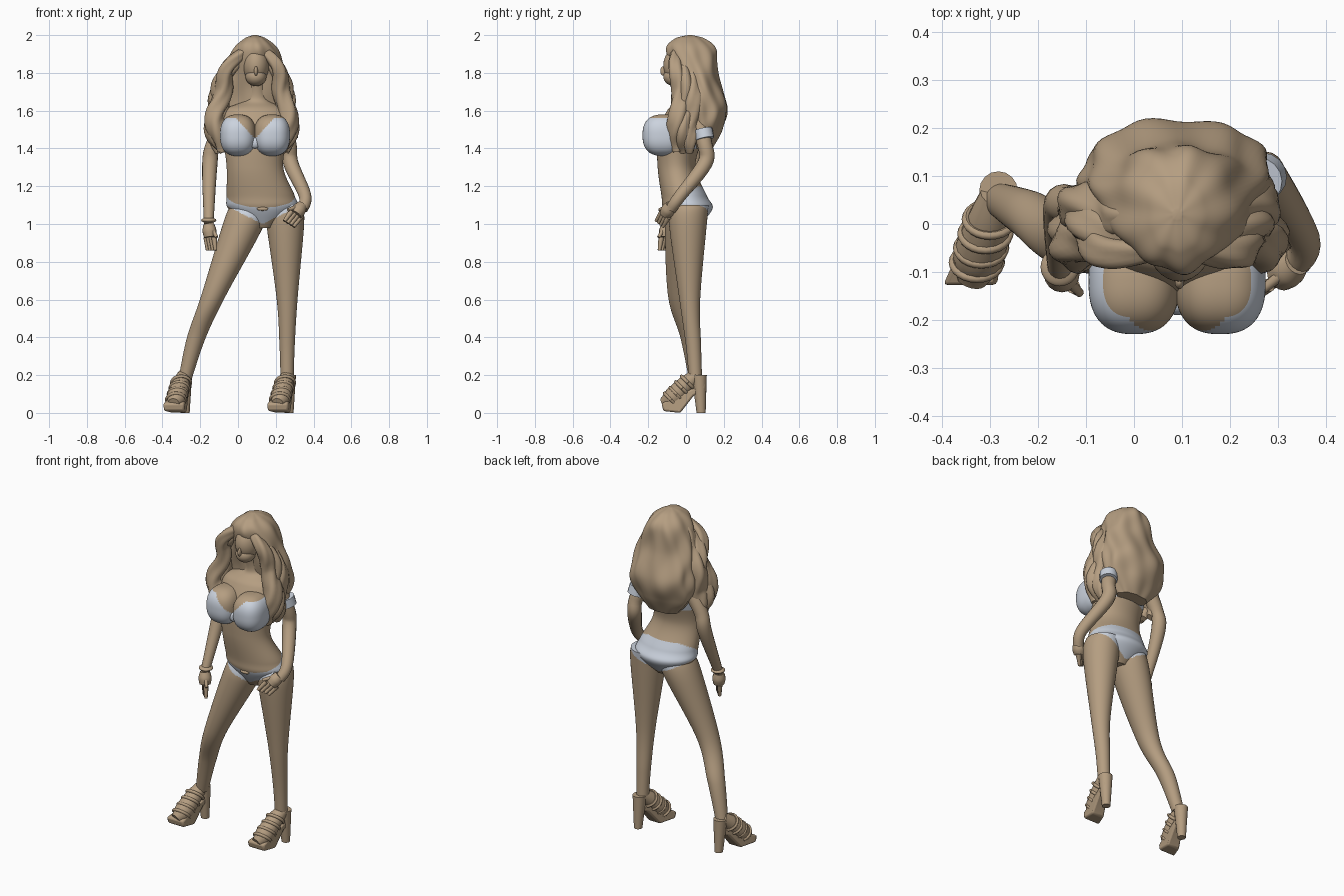
import bpy, bmesh, math
from mathutils import Vector

cube = bpy.data.objects.get("Cube")
if cube:
    bpy.data.objects.remove(cube)


def material(name, colour):
    mat = bpy.data.materials.new(name)
    mat.use_nodes = True
    mat.diffuse_color = (*colour, 1)
    mat.node_tree.nodes["Principled BSDF"].inputs["Base Color"].default_value = (*colour, 1)
    return mat


TAN = material("warm tan", (.46, .34, .22))
CLOTH = material("pale blue cloth", (.6, .65, .73))


def finish(name, bm, mat=TAN, cloth_rule=None):
    """Turn the mesh into a smooth-shaded object, with cloth faces chosen by rule."""
    bmesh.ops.recalc_face_normals(bm, faces=bm.faces)
    if cloth_rule:
        for face in bm.faces:
            face.material_index = int(cloth_rule(face.calc_center_median()))
    mesh = bpy.data.meshes.new(name)
    bm.to_mesh(mesh)
    bm.free()
    obj = bpy.data.objects.new(name, mesh)
    bpy.context.collection.objects.link(obj)
    mesh.materials.append(mat)
    if cloth_rule:
        mesh.materials.append(CLOTH)
    bpy.ops.object.select_all(action="DESELECT")
    bpy.context.view_layer.objects.active = obj
    obj.select_set(True)
    bpy.ops.object.shade_smooth_by_angle(angle=math.radians(45))
    return obj


def spline(rows, steps):
    """Smooth path through the given rows of numbers."""
    padded = [rows[0], *rows, rows[-1]]
    path = []
    for before, start, end, after in zip(padded, padded[1:], padded[2:], padded[3:]):
        for i in range(steps):
            t = i / steps
            path.append([q + t / 2 * (r - p + t * (2 * p - 5 * q + 4 * r - s + t * (3 * (q - r) + s - p)))
                         for p, q, r, s in zip(before, start, end, after)])
    return path + [list(rows[-1])]


def loft(name, rows, mat=TAN, sides=16, steps=6, flat=False, ref=(0, 1, 0), rule=None, ripple=None):
    """Skin elliptical sections: rows are x, y, z, radius and optional second radius."""
    path = spline(rows, steps)
    bm = bmesh.new()
    rings = []
    for i, row in enumerate(path):
        centre = Vector(row[:3])
        across, along = Vector((1, 0, 0)), Vector((0, 1, 0))
        if not flat:
            ahead, behind = path[min(i + 1, len(path) - 1)], path[max(i - 1, 0)]
            tangent = (Vector(ahead[:3]) - Vector(behind[:3])).normalized()
            across = Vector(ref).cross(tangent).normalized()
            along = tangent.cross(across)
        ring = []
        for k in range(sides):
            angle = math.tau * k / sides
            grow = ripple(angle, row[2]) if ripple else 1
            offset = across * math.cos(angle) * row[3] + along * math.sin(angle) * row[-1]
            ring.append(bm.verts.new(centre + grow * offset))
        rings.append(ring)
    for low, high in zip(rings, rings[1:]):
        for k in range(sides):
            bm.faces.new((low[k - 1], low[k], high[k], high[k - 1]))
    bm.faces.new(rings[0])
    bm.faces.new(rings[-1])
    return finish(name, bm, mat, rule)


def ball(name, centre, radii, mat=TAN, rule=None, power=1, segments=32):
    """Ellipsoid; a power below one makes it boxier."""
    bm = bmesh.new()
    bmesh.ops.create_uvsphere(bm, u_segments=segments, v_segments=segments, radius=1)
    for vert in bm.verts:
        vert.co = Vector(c + math.copysign(abs(p) ** power, p) * r for c, p, r in zip(centre, vert.co, radii))
    return finish(name, bm, mat, rule)


# Where the swimwear covers the torso and legs
def swimwear(point):
    off_centre = abs(point.x - .13)
    top = min(1.2, 1.16 + .6 * point.y)
    bottom = 1 + off_centre * .5
    return bottom < point.z < top or 1.4 < point.z < 1.47


# Torso and neck
loft("torso", [(.13, 0, .98, .06, .06), (.13, .01, 1.08, .18, .13), (.12, -.01, 1.15, .18, .12),
               (.09, -.05, 1.3, .15, .1), (.09, -.03, 1.48, .17, .12), (.09, -.01, 1.6, .16, .09),
               (.1, .01, 1.66, .06, .05), (.1, 0, 1.76, .05, .05)],
     sides=96, steps=24, flat=True, rule=swimwear)

# Legs
loft("left_leg", [(.26, .05, .18, .035), (.26, .04, .35, .04), (.26, .02, .6, .055),
                  (.25, .01, 1, .1), (.24, .02, 1.1, .1)], sides=64, steps=30, flat=True, rule=swimwear)
loft("right_leg", [(-.28, .05, .18, .035), (-.22, .02, .4, .05), (-.13, -.03, .62, .065),
                   (.03, 0, 1, .11), (.05, .01, 1.1, .09)], sides=64, steps=30, flat=True, rule=swimwear)


# Bust with cloth cups that dip toward the middle
def cup_cloth(point):
    return point.z < min(1.56, 1.45 + 1.1 * abs(point.x - .09))


for side, label in ((1, "left"), (-1, "right")):
    ball(label + "_cup", (.09 + side * .09, -.12, 1.47), (.095, .11, .11), rule=cup_cloth, power=.8, segments=80)
ball("cup_clasp", (.09, -.17, 1.43), (.03, .02, .03), CLOTH)
ball("brief_bow", (.13, -.12, 1.08), (.03, .01, .01))

# Arms, armband and bracelet
loft("left_arm", [(.22, .05, 1.57, .05), (.27, .1, 1.42, .04), (.28, .1, 1.32, .04),
                  (.355, -.03, 1.15, .033), (.34, -.08, 1.08, .03)])
loft("armband", [(.26, .09, 1.5, .05), (.27, .1, 1.45, .05)], CLOTH)
loft("right_arm", [(-.04, .04, 1.57, .05), (-.13, .04, 1.42, .04), (-.15, .03, 1.3, .04),
                   (-.155, -.1, 1, .025)])
ball("bracelet", (-.155, -.09, 1.02), (.04, .04, .015))


# Hands: a palm, four fingers and a thumb
def hand(label, wrist, tip, spread):
    wrist, tip, spread = Vector(wrist), Vector(tip), Vector(spread)
    knuckles = wrist.lerp(tip, .5)
    loft(label + "_palm", [(*wrist, .028), (*wrist.lerp(knuckles, .5), .037), (*knuckles, .032)])
    for i in range(4):
        shift = spread * (i - 1.5)
        loft(f"{label}_finger_{i + 1}", [(*(knuckles + shift), .015), (*(tip + shift), .009)], sides=8)
    loft(label + "_thumb", [(*wrist, .015), (*(knuckles - spread * 2.5), .009)], sides=8)


hand("left_hand", (.34, -.08, 1.1), (.27, -.14, 1), (.016, .012, -.01))
hand("right_hand", (-.155, -.1, 1), (-.14, -.12, .86), (-.014, .014, 0))

# Shoes: angled platform sole, block heel, foot and straps
SOLE = [(-.12, .01), (-.13, .05), (.1, .16), (.1, .12), (.04, .09), (-.03, 0)]
for label, heel_x in (("left", .27), ("right", -.28)):
    def at(y, z):
        """Point on the foot's centre line, which turns slightly outward."""
        return heel_x + .3 * (y - .08), y, z

    bm = bmesh.new()
    walls = [[bm.verts.new(Vector(at(y, z)) + Vector((side * (.037 - .15 * y), 0, 0))) for y, z in SOLE]
             for side in (-1, 1)]
    for wall in walls:
        bm.faces.new(wall)
    for i in range(len(SOLE)):
        bm.faces.new((walls[0][i - 1], walls[0][i], walls[1][i], walls[1][i - 1]))
    bevel = finish(label + "_sole", bm).modifiers.new("rounded", "BEVEL")
    bevel.width, bevel.segments = .01, 2
    loft(label + "_heel", [(*at(.08, 0), .024), (*at(.07, .2), .04)], flat=True)
    loft(label + "_foot", [(*at(.06, .2), .035), (*at(0, .15), .047), (*at(-.07, .08), .053),
                           (*at(-.12, .05), .03)], ref=(1, 0, 0))
    for n in range(4):
        x, y, z = at(.01 - .03 * n, .16 - .03 * n)
        loop = []
        for k in range(13):
            angle = math.tau * k / 12
            rise = math.sin(angle) * .034
            loop.append((x + .05 * math.cos(angle), y - rise, z + rise, .009))
        loft(f"{label}_strap_{n + 1}", loop, sides=8, steps=2, ref=(0, 1, 1))

# Head with jaw and nose
ball("head", (.095, -.03, 1.84), (.07, .09, .1))
ball("jaw", (.095, -.06, 1.78), (.055, .06, .05))
ball("nose", (.095, -.12, 1.81), (.01, .016, .025))


# Main hair mass with wavy strands
def waves(angle, z):
    return 1 + .03 * math.sin(9 * angle + 14 * z) + .03 * math.sin(5 * angle - 25 * z)


HAIR = [(.09, 1.4, .1, .05), (.09, 1.5, .18, .1), (.1, 1.62, .2, .12), (.06, 1.78, .17, .11),
        (.03, 1.92, .12, .13), (.02, 1.98, .06, .08), (.02, 2, .01, .01)]
loft("hair", [(.09, *row) for row in HAIR], sides=80, steps=12, flat=True, ripple=waves)


# Locks framing the face and falling over the shoulders, in three wavy layers a side
def curls(angle, z):
    return 1 + .1 * math.sin(4 * angle + 30 * z)


LOCK = [(.01, -.04, 1.96, .015), (.1, -.06, 1.85, .035), (.15, -.03, 1.7, .045),
        (.17, -.05, 1.5, .05), (.15, -.05, 1.38, .02)]
for side, label, wide in ((1, "left", 1), (-1, "right", 1.2)):
    for n in range(3):
        rows = []
        for out, y, z, r in spline(LOCK, 4):
            sway = .012 * math.sin(25 * z + 2 * n)
            rows.append((.09 + side * wide * (out + sway), y + .035 * n, z, r))
        loft(f"{label}_lock_{n + 1}", rows, sides=20, steps=3, ripple=curls)
